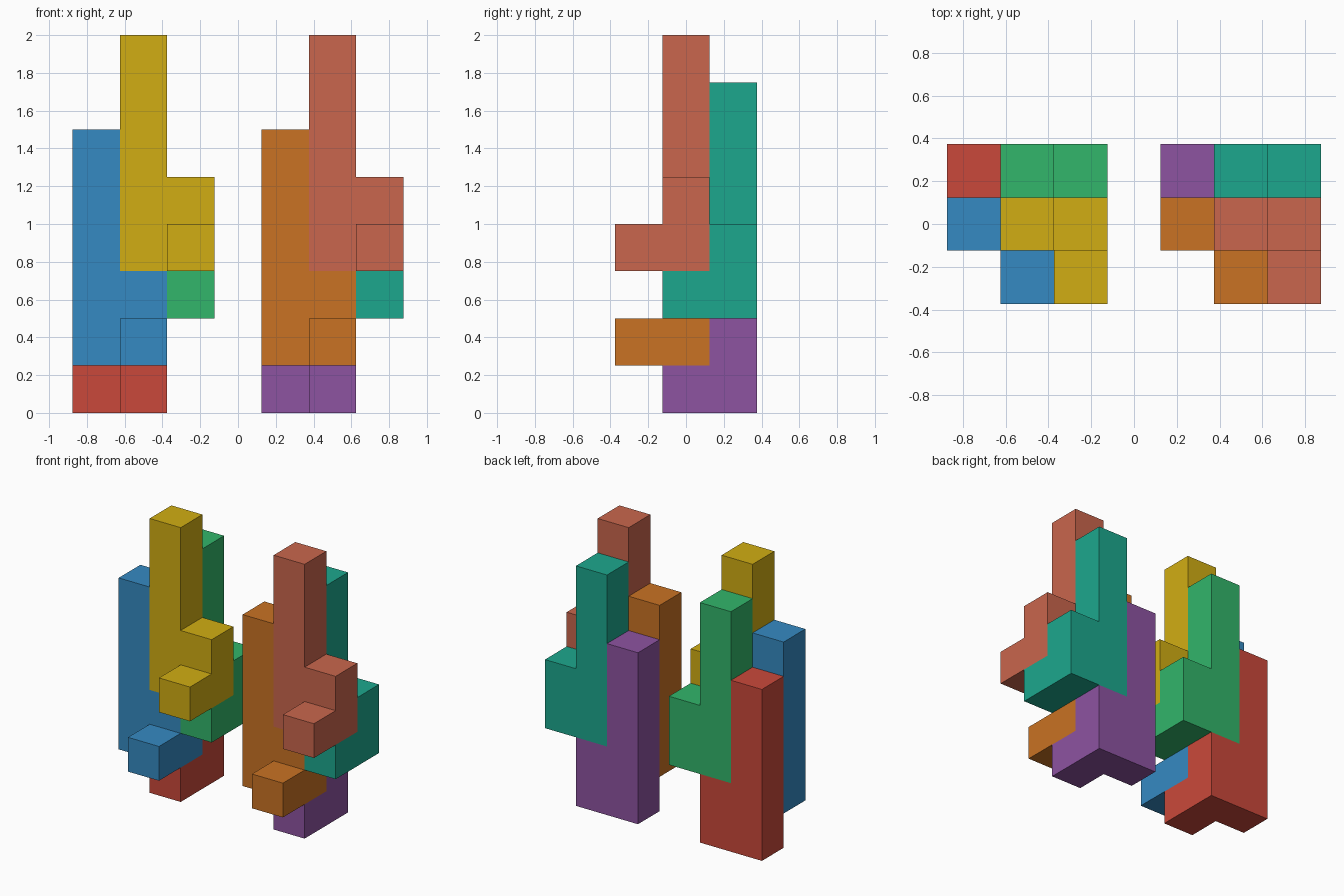
import bpy, bmesh, math
from mathutils import Vector

if "Cube" in bpy.data.objects:
    bpy.data.objects.remove(bpy.data.objects["Cube"])

U = 0.25  # edge of one cube unit

# One puzzle piece: tall column, two-high step beside it, and a foot pointing forward
CELLS = {(0, 0, k) for k in range(5)} | {(1, 0, 0), (1, 0, 1), (1, -1, 0)}


def make_piece(name, location, rgb):
    bm = bmesh.new()
    # Outer skin only: a face wherever a cell has no neighbour
    for cell in CELLS:
        for axis in range(3):
            for side in (-1, 1):
                near = list(cell)
                near[axis] += side
                if tuple(near) in CELLS:
                    continue
                n, a, b = Vector(), Vector(), Vector()
                n[axis] = side / 2
                a[(axis + 1) % 3] = 0.5
                b[(axis + 2) % 3] = 0.5 * side
                c = Vector(cell) + Vector((0.5, 0.5, 0.5)) + n
                bm.faces.new([bm.verts.new(p * U) for p in
                              (c - a - b, c + a - b, c + a + b, c - a + b)])
    bmesh.ops.remove_doubles(bm, verts=bm.verts, dist=0.001)
    # Merge coplanar squares into clean flat faces
    bmesh.ops.dissolve_limit(bm, angle_limit=math.radians(1),
                             verts=bm.verts, edges=bm.edges)
    bmesh.ops.recalc_face_normals(bm, faces=bm.faces)
    mesh = bpy.data.meshes.new(name)
    bm.to_mesh(mesh)
    bm.free()
    mat = bpy.data.materials.new(name + "_paint")
    mat.diffuse_color = (*[(v / 255) ** 2.2 for v in rgb], 1)
    mat.use_nodes = True
    mat.node_tree.nodes["Principled BSDF"].inputs["Base Color"].default_value = mat.diffuse_color
    mesh.materials.append(mat)
    obj = bpy.data.objects.new(name, mesh)
    obj.location = location
    bpy.context.collection.objects.link(obj)


# Grid offset of each piece inside a cluster, with left and right colours
PIECES = [
    ("back_lower_piece", (0, 2, 0), (201, 74, 61), (140, 84, 160)),
    ("front_lower_piece", (0, 1, 1), (56, 137, 193), (200, 114, 40)),
    ("back_upper_piece", (1, 2, 2), (53, 180, 106), (34, 166, 140)),
    ("front_upper_piece", (1, 1, 3), (208, 172, 26), (200, 102, 78)),
]

# Two identical clusters side by side
for name, (i, j, k), left, right in PIECES:
    for side, x0, rgb in (("left", -0.875, left), ("right", 0.125, right)):
        make_piece(f"{side}_{name}", (x0 + i * U, -0.375 + j * U, k * U), rgb)
